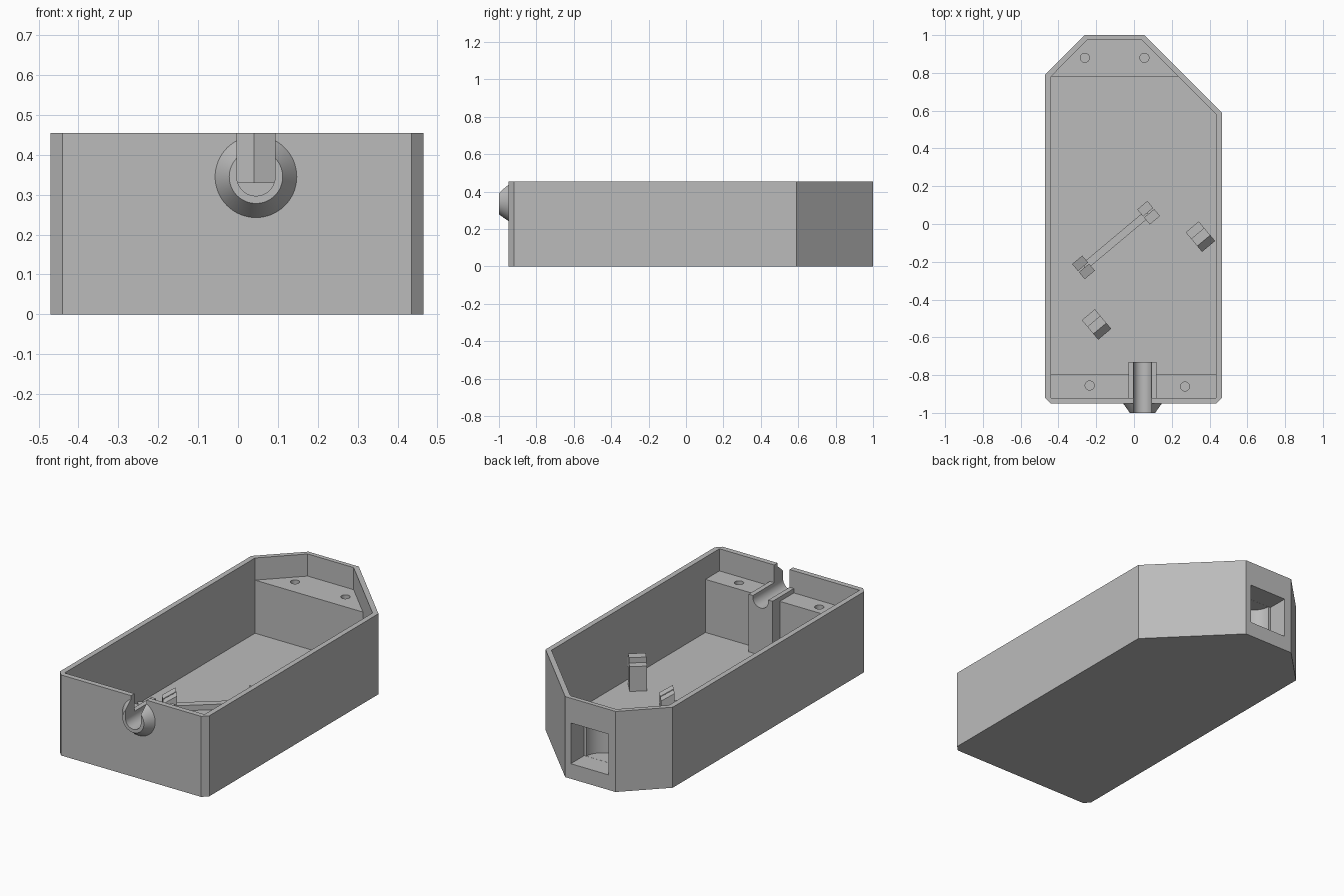
import bpy, bmesh, math
from mathutils import Matrix

if "Cube" in bpy.data.objects:
    bpy.data.objects.remove(bpy.data.objects["Cube"])

grey = bpy.data.materials.new("light_grey")
grey.use_nodes = True
grey.diffuse_color = (0.5, 0.5, 0.5, 1)
grey.node_tree.nodes["Principled BSDF"].inputs["Base Color"].default_value = (0.5, 0.5, 0.5, 1)


def finish(name, bm):
    bmesh.ops.recalc_face_normals(bm, faces=bm.faces)
    mesh = bpy.data.meshes.new(name)
    bm.to_mesh(mesh)
    bm.free()
    obj = bpy.data.objects.new(name, mesh)
    bpy.context.scene.collection.objects.link(obj)
    mesh.materials.append(grey)
    return obj


def prism(name, outline, z0, z1):
    """Extrude an xy outline from z0 to z1."""
    bm = bmesh.new()
    face = bm.faces.new([bm.verts.new((x, y, z0)) for x, y in outline])
    top = bmesh.ops.extrude_face_region(bm, geom=[face])["geom"]
    verts = [v for v in top if isinstance(v, bmesh.types.BMVert)]
    bmesh.ops.translate(bm, vec=(0, 0, z1 - z0), verts=verts)
    return finish(name, bm)


def box(name, x0, x1, y0, y1, z0, z1):
    return prism(name, [(x0, y0), (x1, y0), (x1, y1), (x0, y1)], z0, z1)


def cone(name, centre, r1, r2, depth, axis="Z"):
    """r1 is the low end; on the Y axis it is the rear end."""
    bm = bmesh.new()
    turn = Matrix.Rotation(math.pi / 2, 4, "X") if axis == "Y" else Matrix()
    bmesh.ops.create_cone(bm, cap_ends=True, segments=64, radius1=r1, radius2=r2,
                          depth=depth, matrix=Matrix.Translation(centre) @ turn)
    return finish(name, bm)


def combine(base, tool, operation):
    mod = base.modifiers.new(tool.name, "BOOLEAN")
    mod.operation, mod.object, mod.solver = operation, tool, "EXACT"
    graph = bpy.context.evaluated_depsgraph_get()
    result = bpy.data.meshes.new_from_object(base.evaluated_get(graph))
    base.modifiers.clear()
    base.data = result
    bpy.data.objects.remove(tool)


# Case body: tray with a front and a rear ledge
floor, ledge, rim = 0.03, 0.33, 0.455
case = prism("case", [(-0.44, -0.95), (0.435, -0.95), (0.465, -0.92), (0.465, 0.59),
                      (0.055, 1), (-0.26, 1), (-0.47, 0.79), (-0.47, -0.92)], 0, rim)
combine(case, prism("upper_pocket", [(-0.44, -0.92), (0.435, -0.92), (0.435, 0.58),
                    (0.04, 0.975), (-0.247, 0.975), (-0.44, 0.78)], ledge, 0.6), "DIFFERENCE")
combine(case, prism("cavity", [(-0.44, -0.795), (0.435, -0.795), (0.435, 0.58),
                    (0.235, 0.78), (-0.44, 0.78)], floor, 0.5), "DIFFERENCE")

# Cable entry: saddle block, tapered collar, bore and open slot
cx, cz, bore = 0.045, 0.345, 0.048
combine(case, box("saddle", -0.03, 0.12, -0.93, -0.73, 0.02, 0.355), "UNION")
combine(case, cone("collar", (cx, -0.97, cz), 0.1095, 0.067, 0.06, "Y"), "UNION")
combine(case, cone("cable_bore", (cx, -0.86, cz), bore, bore, 0.4, "Y"), "DIFFERENCE")
combine(case, box("cable_slot", cx - bore, cx + bore, -1.1, -0.7, cz, 0.6), "DIFFERENCE")

# Rear socket opening with a round chamber behind it
combine(case, box("socket_window", -0.215, 0.02, 0.88, 1.1, 0.085, 0.315), "DIFFERENCE")
combine(case, cone("socket_chamber", (-0.097, 0.885, 0.2), 0.104, 0.104, 0.229), "DIFFERENCE")

# Screw holes
for x, y in [(-0.26, 0.88), (0.055, 0.88), (-0.235, -0.855), (0.27, -0.86)]:
    combine(case, cone("screw_hole", (x, y, 0.32), 0.024, 0.024, 0.2), "DIFFERENCE")

tilt = math.radians(40)


def place(obj, x, y):
    obj.data.transform(Matrix.Translation((x, y, 0)) @ Matrix.Rotation(tilt, 4, "Z"))


# Snap clips: side profile extruded across the clip width
clip_profile = [(0.065, 0.02), (0.065, 0.17), (0.02, 0.17), (0.02, 0.2), (-0.03, 0.2),
                (-0.07, 0.15), (-0.07, 0.12), (-0.03, 0.12), (-0.03, 0.02)]
clips = []
for name, x, y in [("rear_clip", 0.35, -0.065), ("front_clip", -0.2, -0.53)]:
    clip = prism(name, clip_profile, -0.045, 0.045)
    # profile axes become y and z, extrusion becomes x
    clip.data.transform(Matrix(((0, 0, 1, 0), (1, 0, 0, 0), (0, 1, 0, 0), (0, 0, 0, 1))))
    place(clip, x, y)
    clips.append(clip)

# Diagonal board rest: low rib with paired posts at both ends
px, py = -0.095, -0.085
rib = box("board_rib", -0.22, 0.22, -0.02, 0.02, 0.02, 0.06)
place(rib, px, py)
for end, label in [(-1, "left"), (1, "right")]:
    for side, row in [(-1, "front"), (1, "rear")]:
        u, v = end * 0.225, side * 0.028
        post = box(f"{label}_{row}_post", u - 0.035, u + 0.035, v - 0.024, v + 0.024, 0.02, 0.13)
        for vert in post.data.vertices:
            # slope the outer end of each post
            if vert.co.z > 0.1 and vert.co.x * end > 0.24:
                vert.co.z -= 0.04
        place(post, px, py)

bpy.ops.object.select_all(action="DESELECT")
case.select_set(True)
bpy.context.view_layer.objects.active = case
bpy.ops.object.shade_smooth_by_angle(angle=math.radians(25))
